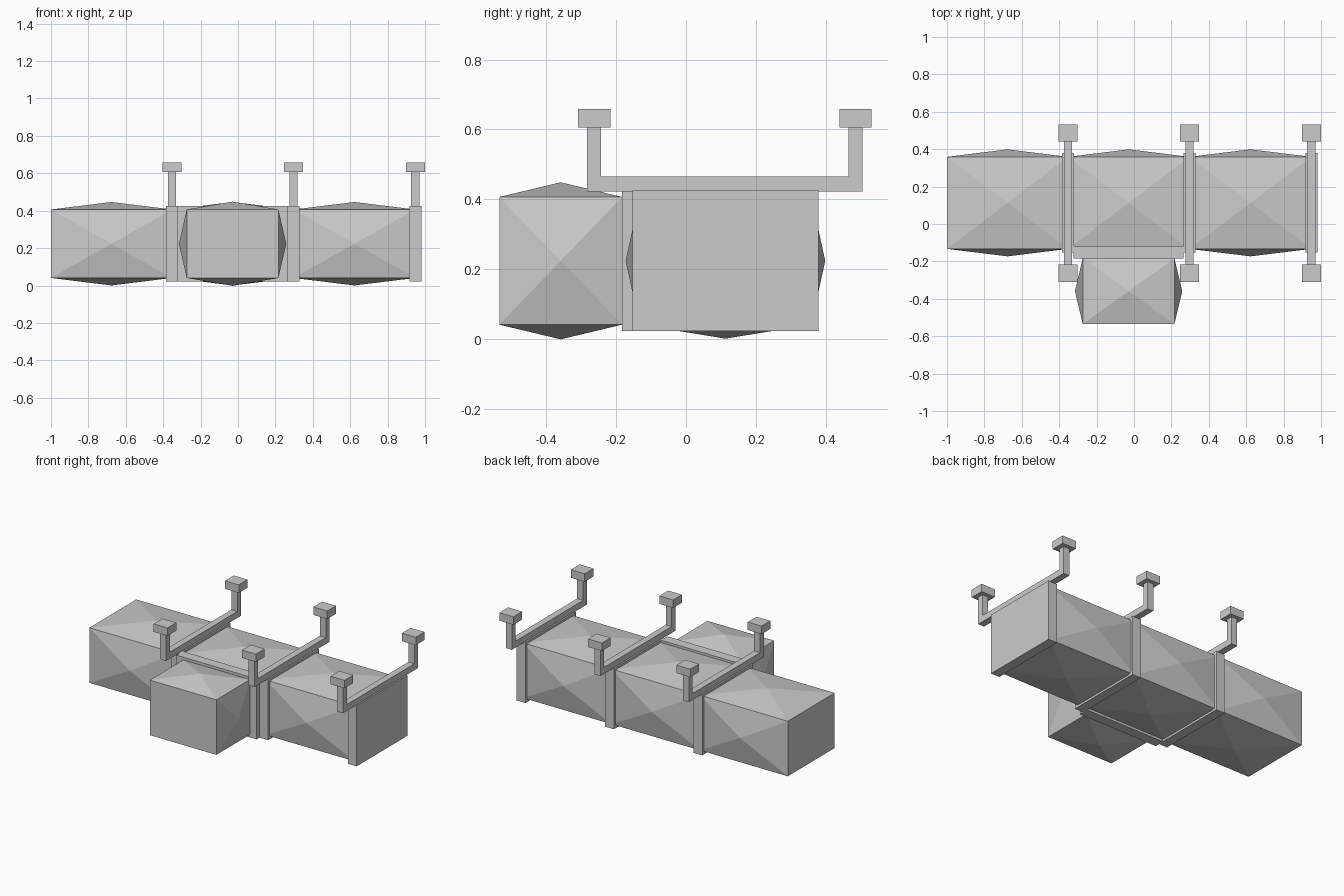
import bpy
from mathutils import Vector

if "Cube" in bpy.data.objects:
    bpy.data.objects.remove(bpy.data.objects["Cube"])

CY, CZ = 0.113, 0.2235      # centre line of the duct run
JOINTS = [-0.353, 0.297, 0.948]


def make_mesh(name, verts, faces):
    me = bpy.data.meshes.new(name)
    me.from_pydata(verts, [], faces)
    ob = bpy.data.objects.new(name, me)
    bpy.context.collection.objects.link(ob)
    return ob


def corners(lo, hi):
    return [(x, y, z) for x in (lo[0], hi[0]) for y in (lo[1], hi[1]) for z in (lo[2], hi[2])]


# quads per axis: low side, high side (wound outward)
SIDES = {
    0: [(0, 1, 3, 2), (4, 6, 7, 5)],
    1: [(0, 4, 5, 1), (2, 3, 7, 6)],
    2: [(0, 2, 6, 4), (1, 5, 7, 3)],
}


def box(name, lo, hi):
    return make_mesh(name, corners(lo, hi), [q for pair in SIDES.values() for q in pair])


def duct(name, lo, hi, axis, bulge):
    """Box section whose four long panels are cross-broken outward to a shallow point."""
    verts, faces = corners(lo, hi), []
    mid = (Vector(lo) + Vector(hi)) / 2
    for a, pair in SIDES.items():
        for quad, edge, sign in zip(pair, (lo, hi), (-1, 1)):
            if a == axis:
                faces.append(quad)
                continue
            tip = mid.copy()
            tip[a] = edge[a] + sign * bulge
            verts.append(tuple(tip))
            t = len(verts) - 1
            faces += [(quad[i], quad[(i + 1) % 4], t) for i in range(4)]
    return make_mesh(name, verts, faces)


# main duct run
starts = [-1.0] + JOINTS[:2]
for i, (a, b) in enumerate(zip(starts, JOINTS)):
    duct(f"duct_section_{i + 1}", (a, CY - 0.246, CZ - 0.183), (b, CY + 0.246, CZ + 0.183), 0, 0.04)

# front branch
duct("branch_duct", (-0.274, -0.535, CZ - 0.183), (0.216, -0.183, CZ + 0.183), 1, 0.042)
box("branch_flange", (-0.323, -0.184, CZ - 0.201), (0.265, -0.117, CZ + 0.201))

# joint flanges and ceiling hangers
for i, x in enumerate(JOINTS):
    n = i + 1
    box(f"joint_flange_{n}", (x - 0.032, CY - 0.266, CZ - 0.201), (x + 0.032, CY + 0.266, CZ + 0.201))
    box(f"hanger_bar_{n}", (x - 0.022, -0.283, 0.422), (x + 0.022, 0.506, 0.465))
    for side, y in (("front", -0.263), ("back", 0.486)):
        box(f"hanger_rod_{side}_{n}", (x - 0.022, y - 0.02, 0.465), (x + 0.022, y + 0.02, 0.606))
        box(f"hanger_foot_{side}_{n}", (x - 0.051, y - 0.046, 0.606), (x + 0.051, y + 0.046, 0.659))
